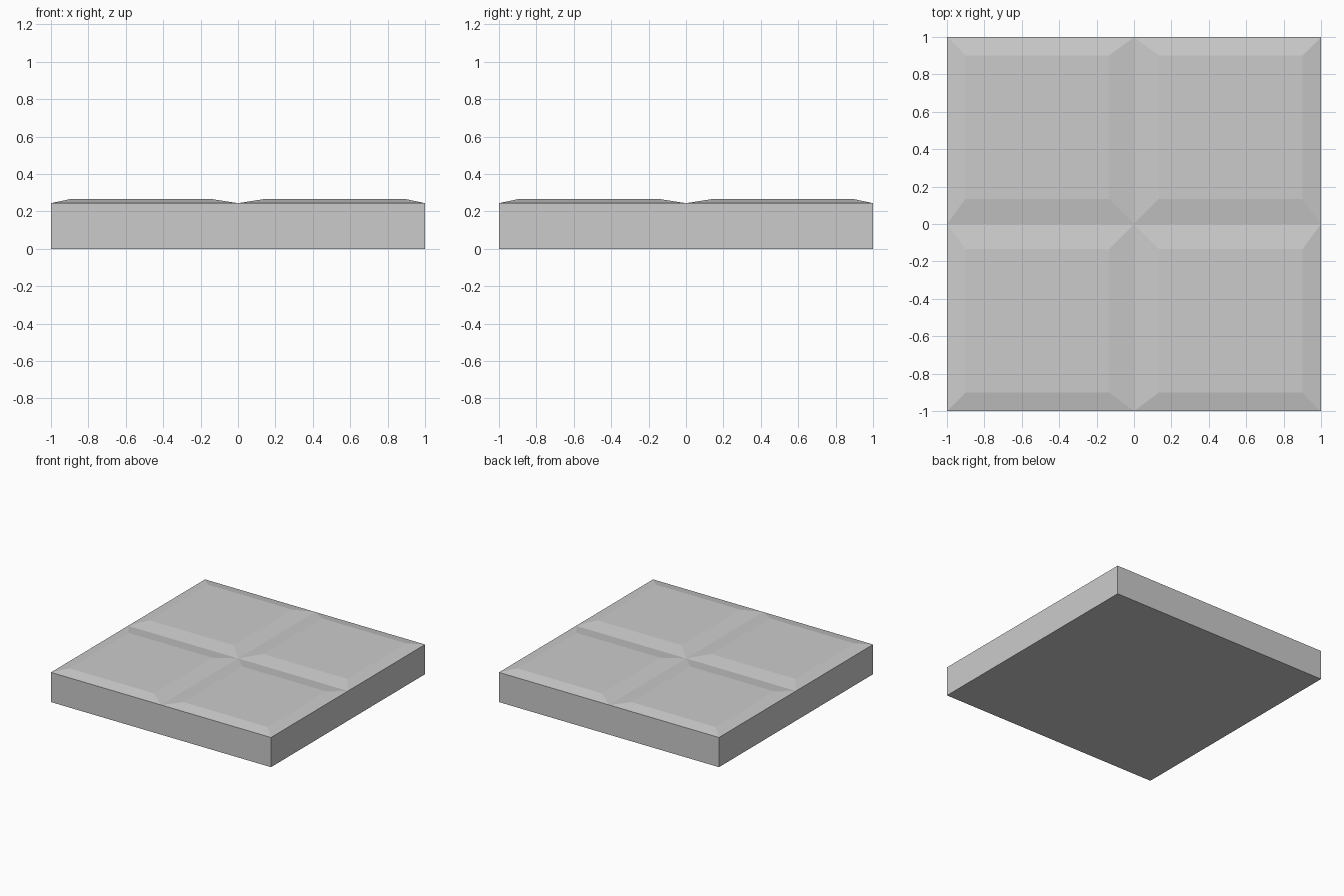
import bpy, bmesh

if "Cube" in bpy.data.objects:
    bpy.data.objects.remove(bpy.data.objects["Cube"])

BASE_TOP, TILE_TOP = 0.244, 0.265
OUTER, INNER = 0.10, 0.135   # bevel widths at rim and at the centre grooves


def make_object(name, bm):
    bmesh.ops.recalc_face_normals(bm, faces=bm.faces[:])
    mesh = bpy.data.meshes.new(name)
    bm.to_mesh(mesh)
    bm.free()
    obj = bpy.data.objects.new(name, mesh)
    bpy.context.collection.objects.link(obj)
    return obj


# Square slab
bm = bmesh.new()
bmesh.ops.create_cube(bm, size=1)
for v in bm.verts:
    v.co = (v.co.x * 2, v.co.y * 2, (v.co.z + 0.5) * BASE_TOP)
make_object("slab", bm)


# Shallow bevelled tiles, one per quadrant, meeting in V grooves
def raised_tile(name, sx, sy):
    bm = bmesh.new()

    def ring(lo, hi, z):
        return [bm.verts.new((sx * x, sy * y, z))
                for x, y in ((lo, lo), (hi, lo), (hi, hi), (lo, hi))]

    low = ring(0, 1, BASE_TOP)
    high = ring(INNER, 1 - OUTER, TILE_TOP)
    bm.faces.new(high)
    bm.faces.new(low[::-1])
    for i in range(4):
        j = (i + 1) % 4
        bm.faces.new((low[i], low[j], high[j], high[i]))
    make_object(name, bm)


for sx, side in ((-1, "left"), (1, "right")):
    for sy, depth in ((-1, "front"), (1, "back")):
        raised_tile(f"{depth}_{side}_tile", sx, sy)
